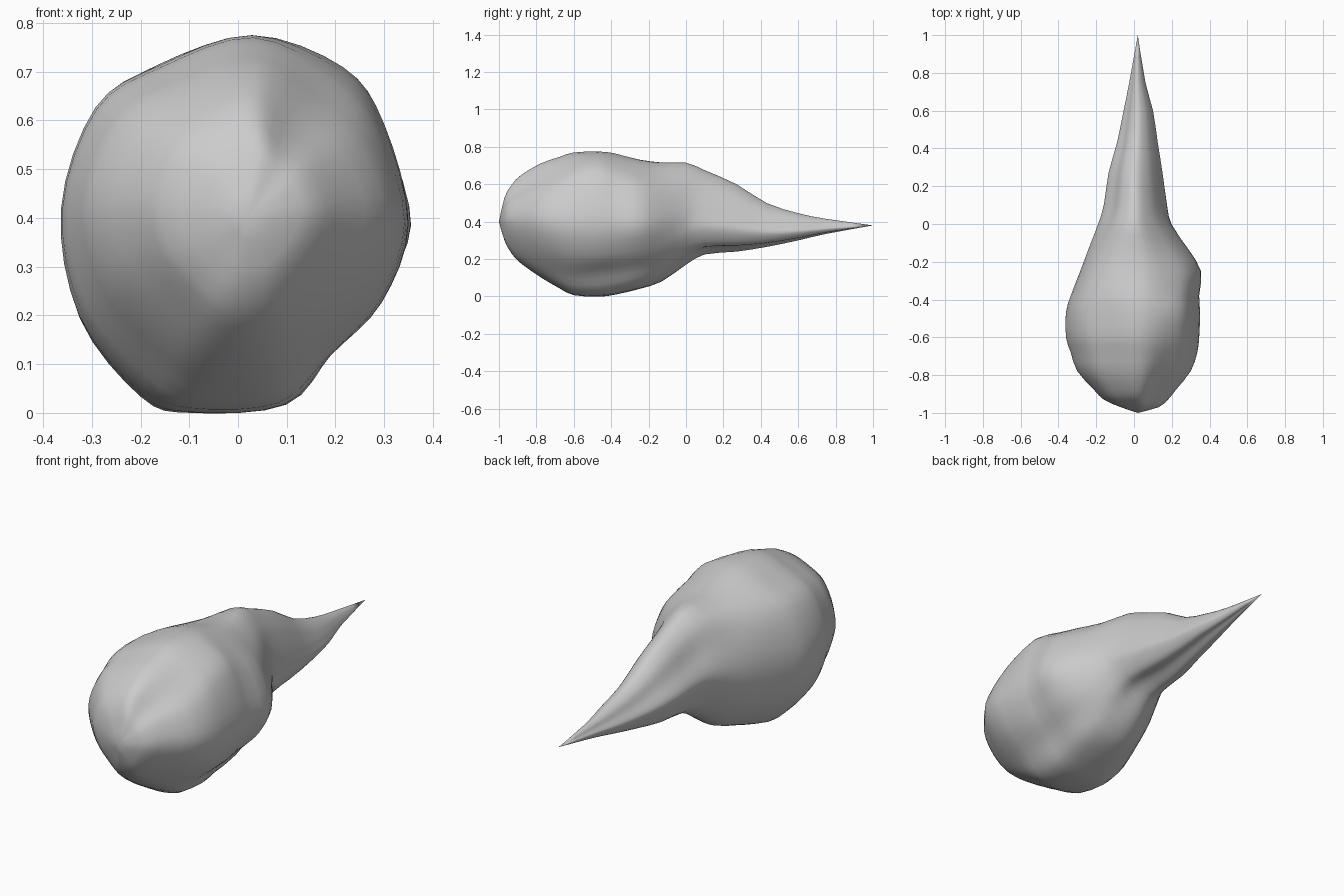
import bpy, bmesh
from mathutils import Vector

cube = bpy.data.objects.get("Cube")
if cube:
    bpy.data.objects.remove(cube)

# Stations along the body: y, left edge, right edge, bottom, top
STATIONS = [
    (-1, .02, .02, .4, .4), (-.97, -.07, .13, .3, .53), (-.93, -.16, .18, .23, .6),
    (-.88, -.21, .22, .18, .65), (-.78, -.3, .3, .11, .71), (-.68, -.335, .335, .05, .745),
    (-.6, -.36, .345, .01, .77), (-.47, -.36, .35, 0, .775), (-.38, -.335, .345, .01, .765),
    (-.25, -.285, .355, .04, .73), (-.13, -.24, .29, .08, .715), (0, -.19, .205, .17, .715),
    (.1, -.16, .175, .225, .675), (.27, -.135, .15, .24, .6), (.43, -.09, .125, .265, .5),
    (.6, -.055, .1, .3, .445), (.75, -.025, .06, .335, .415), (1, .02, .02, .38, .38),
]

# Unit cross-sections with matching points
NOSE = [(1, 0), (.82, .42), (.5, .66), (.14, 1), (-.4, .86), (-.8, .6), (-1, .08),
        (-.86, -.42), (-.5, -.8), (-.22, -1), (.15, -1), (.47, -.84), (.84, -.42)]
BODY = [(1, 0), (.86, .54), (.63, .84), (.1, 1), (-.44, .83), (-.8, .62), (-1, .08),
        (-.9, -.5), (-.54, -.92), (-.26, -1), (.3, -.96), (.57, -.68), (.85, -.42)]
BACK = [(1, 0), (.84, .45), (.55, .74), (.05, 1), (-.53, .92), (-.85, .6), (-1, .05),
        (-.9, -.5), (-.58, -.9), (-.25, -1), (.25, -.92), (.52, -.66), (.8, -.38)]
TAIL = [(.92, -.05), (.75, .32), (.46, .73), (0, 1), (-.44, .78), (-.7, .32), (-1, -.12),
        (-.85, -.5), (-.58, -.84), (-.2, -1), (.25, -.84), (.7, -.78), (1, -.4)]
# Where along the body each cross-section applies
KEYS = [(-.85, NOSE), (-.5, BODY), (-.2, BACK), (.12, TAIL)]
STEPS = 4


def clamp(t):
    return max(0, min(1, t))


def spline(a, b, c, d, t):
    """Catmull-Rom interpolation from b to c."""
    return (b * 2 + (c - a) * t + (a * 2 - b * 5 + c * 4 - d) * t * t
            + (b * 3 - a - c * 3 + d) * t ** 3) / 2


def section(y, left, right, bottom, top):
    """Closed smooth ring of points fitted to the station's extents."""
    shape = [Vector(p) for p in KEYS[0][1]]
    for (y0, _), (y1, target) in zip(KEYS, KEYS[1:]):
        blend = clamp((y - y0) / (y1 - y0))
        shape = [p.lerp(Vector(q), blend) for p, q in zip(shape, target)]
    pts = [Vector(((left + right) / 2 + p.x * (right - left) / 2, y,
                   (bottom + top) / 2 + p.y * (top - bottom) / 2)) for p in shape]
    n = len(pts)
    return [spline(pts[i - 1], pts[i], pts[(i + 1) % n], pts[(i + 2) % n], s / STEPS)
            for i in range(n) for s in range(STEPS)]


# Loft the sections into one skin that closes to a point at each end
cage = [section(*s) for s in STATIONS]
last = len(cage) - 1
rings = []
for k in range(last):
    near = [cage[max(k - 1, 0)], cage[k], cage[k + 1], cage[min(k + 2, last)]]
    rings += [[spline(*p, s / 2) for p in zip(*near)] for s in range(2)]
rings.append(cage[last])

bm = bmesh.new()
loops = [[bm.verts.new(p) for p in ring] for ring in rings]
count = len(loops[0])
for a, b in zip(loops, loops[1:]):
    for i in range(count):
        j = (i + 1) % count
        bm.faces.new((a[i], a[j], b[j], b[i]))
for tip in (loops[0], loops[-1]):
    bmesh.ops.remove_doubles(bm, verts=tip, dist=.0001)
bmesh.ops.recalc_face_normals(bm, faces=bm.faces)

mesh = bpy.data.meshes.new("teardrop_body")
bm.to_mesh(mesh)
bm.free()
body = bpy.data.objects.new("teardrop_body", mesh)
bpy.context.collection.objects.link(body)

# Plain grey material
grey = bpy.data.materials.new("plain_grey")
grey.use_nodes = True
color = (.6, .6, .6, 1)
grey.diffuse_color = color
grey.node_tree.nodes["Principled BSDF"].inputs["Base Color"].default_value = color
mesh.materials.append(grey)
mesh.shade_smooth()
